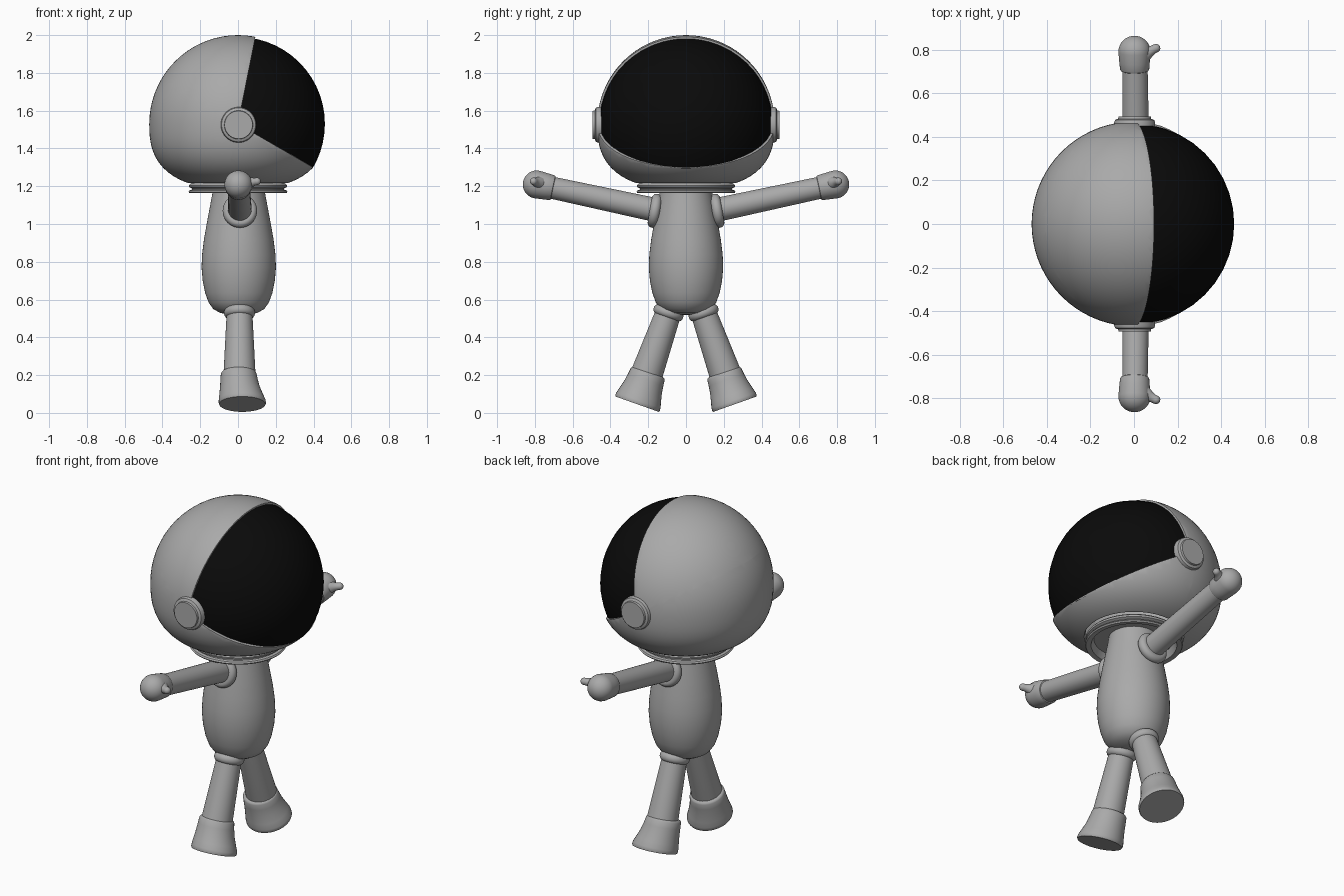
import bpy, bmesh, math
from mathutils import Vector

if "Cube" in bpy.data.objects:
    bpy.data.objects.remove(bpy.data.objects["Cube"])


def material(name, value):
    m = bpy.data.materials.new(name)
    m.diffuse_color = (value, value, value, 1)
    m.use_nodes = True
    m.node_tree.nodes["Principled BSDF"].inputs["Base Color"].default_value = m.diffuse_color
    return m


GREY = material("suit grey", 0.4)
BLACK = material("visor black", 0.003)


def finish(bm, name, mat, angle=38):
    bmesh.ops.recalc_face_normals(bm, faces=bm.faces)
    me = bpy.data.meshes.new(name)
    bm.to_mesh(me)
    bm.free()
    me.materials.append(mat)
    ob = bpy.data.objects.new(name, me)
    bpy.context.collection.objects.link(ob)
    bpy.ops.object.select_all(action='DESELECT')
    ob.select_set(True)
    bpy.context.view_layer.objects.active = ob
    bpy.ops.object.shade_smooth_by_angle(angle=math.radians(angle))
    return ob


def lathe_mesh(profile, origin=(0, 0, 0), axis=(0, 0, 1), seg=40, caps=True):
    """Rings of (radius, height, optional x shift) stacked along an axis."""
    bm = bmesh.new()
    o, w = Vector(origin), Vector(axis).normalized()
    u = Vector((1, 0, 0))
    u = (u - w * u.dot(w)).normalized()
    v = w.cross(u)
    rings = []
    for p in profile:
        r, h = p[:2]
        c = o + w * h + u * (p[2] if len(p) > 2 else 0)
        rings.append([bm.verts.new(c + (u * math.cos(a) + v * math.sin(a)) * r)
                      for a in (2 * math.pi * i / seg for i in range(seg))])
    for a, b in zip(rings, rings[1:]):
        for i in range(seg):
            j = (i + 1) % seg
            bm.faces.new((a[i], a[j], b[j], b[i]))
    if caps:
        for ring, p in ((rings[0], profile[0]), (rings[-1], profile[-1])):
            if p[0] > 0:
                bm.faces.new(ring)
    bmesh.ops.remove_doubles(bm, verts=bm.verts, dist=1e-5)
    return bm


def lathe(name, profile, *args, **kw):
    return finish(lathe_mesh(profile, *args, **kw), name, GREY)


def dome(r, h, n=8):
    """Quarter-circle profile ending in a pole."""
    return [(r * math.cos(math.pi / 2 * i / n) if i < n else 0,
             h + r * math.sin(math.pi / 2 * i / n)) for i in range(n + 1)]


def ring(name, major, minor, length, origin, axis):
    """Rounded band around a limb."""
    n = 14
    pts = [(major + minor * math.cos(a), length * math.sin(a))
           for a in (-math.pi / 2 + math.pi * i / n for i in range(n + 1))]
    return lathe(name, pts, origin, axis)


# helmet shell with a wedge-shaped opening facing +x
C = Vector((0, 0, 1.53))
UPPER = Vector((1, 0, -0.2)).normalized()
LOWER = Vector((0.58, 0, 1)).normalized()
R, N = 0.47, 2.6
prof = []
for i in range(13):
    d = 0.312 * math.sin(math.pi / 2 * (1 - i / 13))
    prof.append((R * (1 - (d / 0.345) ** N) ** (1 / N), 1.53 - d))
prof += dome(R, 1.53, 18)
bm = lathe_mesh(prof, seg=72, caps=False)
for n in (UPPER, LOWER):
    bmesh.ops.bisect_plane(bm, geom=bm.verts[:] + bm.edges[:] + bm.faces[:],
                           plane_co=C, plane_no=n, dist=1e-4)
hole = [f for f in bm.faces
        if all((f.calc_center_median() - C).dot(n) > 0 for n in (UPPER, LOWER))]
bmesh.ops.delete(bm, geom=hole, context='FACES')
bmesh.ops.recalc_face_normals(bm, faces=bm.faces)
top = max(bm.faces, key=lambda f: f.calc_center_median().z)
flip = top.normal.z < 0
helmet = finish(bm, "helmet_shell", GREY)
sol = helmet.modifiers.new("thickness", 'SOLIDIFY')
sol.thickness = 0.025
sol.offset = 1 if flip else -1
bev = helmet.modifiers.new("soft_lip", 'BEVEL')
bev.width, bev.segments = 0.007, 2
bev.limit_method, bev.angle_limit = 'ANGLE', math.radians(50)

# visor: part of a sphere, tucked just behind the opening
bm = bmesh.new()
bmesh.ops.create_uvsphere(bm, u_segments=40, v_segments=28, radius=0.46)
bmesh.ops.translate(bm, verts=bm.verts, vec=C)
for n in (UPPER, LOWER):
    bmesh.ops.bisect_plane(bm, geom=bm.verts[:] + bm.edges[:] + bm.faces[:],
                           plane_co=C - n * 0.006, plane_no=n, clear_inner=True)
finish(bm, "visor", BLACK)

# neck collar, recessed underneath
lathe("neck_collar", [(0, 1.205), (0.215, 1.205), (0.23, 1.165), (0.257, 1.163),
                      (0.262, 1.17), (0.257, 1.178), (0.243, 1.182), (0.243, 1.188),
                      (0.258, 1.195), (0.26, 1.205), (0.25, 1.215), (0.2, 1.225),
                      (0, 1.225)], seg=64)

# body
lathe("body", [(0, 0.518), (0.05, 0.52), (0.1, 0.53), (0.135, 0.55), (0.16, 0.585),
               (0.178, 0.635), (0.191, 0.7), (0.197, 0.77), (0.194, 0.84),
               (0.184, 0.92), (0.168, 1.01), (0.153, 1.09), (0.138, 1.17),
               (0.132, 1.21)], (0.004, 0, 0), seg=56)

for s, side in ((1, "left"), (-1, "right")):
    # ear disc on the helmet
    lathe(side + "_ear_disc", [(0.094, 0.43), (0.094, 0.465), (0.09, 0.477),
                               (0.08, 0.482), (0.076, 0.483), (0.074, 0.494)],
          (0.003, 0, 1.525), (0, s, 0))

    # arm, shoulder band and hand
    arm_dir = Vector((-0.01, s * 0.977, 0.21))
    shoulder = Vector((0.01, s * 0.165, 1.07))
    ring(side + "_shoulder_band", 0.065, 0.026, 0.027, shoulder, (0, s * 0.985, 0.17))
    lathe(side + "_arm", [(0.063, -0.06), (0.063, 0.02), (0.058, 0.58)],
          shoulder + Vector((0, 0, 0.005)), arm_dir)
    wrist = Vector((0.003, s * 0.705, 1.191))
    lathe(side + "_hand", [(0.055, -0.004), (0.064, 0), (0.067, 0.006), (0.07, 0.04)]
          + dome(0.074, 0.087), wrist, arm_dir)
    lathe(side + "_thumb", [(0.046, 0), (0.038, 0.035), (0.025, 0.06), (0.02, 0.08)]
          + dome(0.02, 0.092, 5), (0.02, s * 0.765, 1.212),
          (0.087, s * 0.045, 0.015), seg=24)

    # leg, hip band and boot
    leg_dir = Vector((0, s * 0.334, -0.943))
    hip = Vector((0.008, s * 0.093, 0.53))
    ring(side + "_hip_band", 0.06, 0.022, 0.026, hip, leg_dir)
    lathe(side + "_leg", [(0.066, -0.06), (0.068, 0), (0.084, 0.33), (0.084, 0.38)],
          hip, leg_dir)
    lathe(side + "_boot", [(0.08, -0.004), (0.09, 0), (0.095, 0.008),
                           (0.099, 0.04, 0.002), (0.105, 0.08, 0.006),
                           (0.116, 0.125, 0.013), (0.124, 0.155, 0.018),
                           (0.125, 0.17, 0.019), (0.122, 0.177, 0.019)],
          (0.004, s * 0.2, 0.213), leg_dir)
